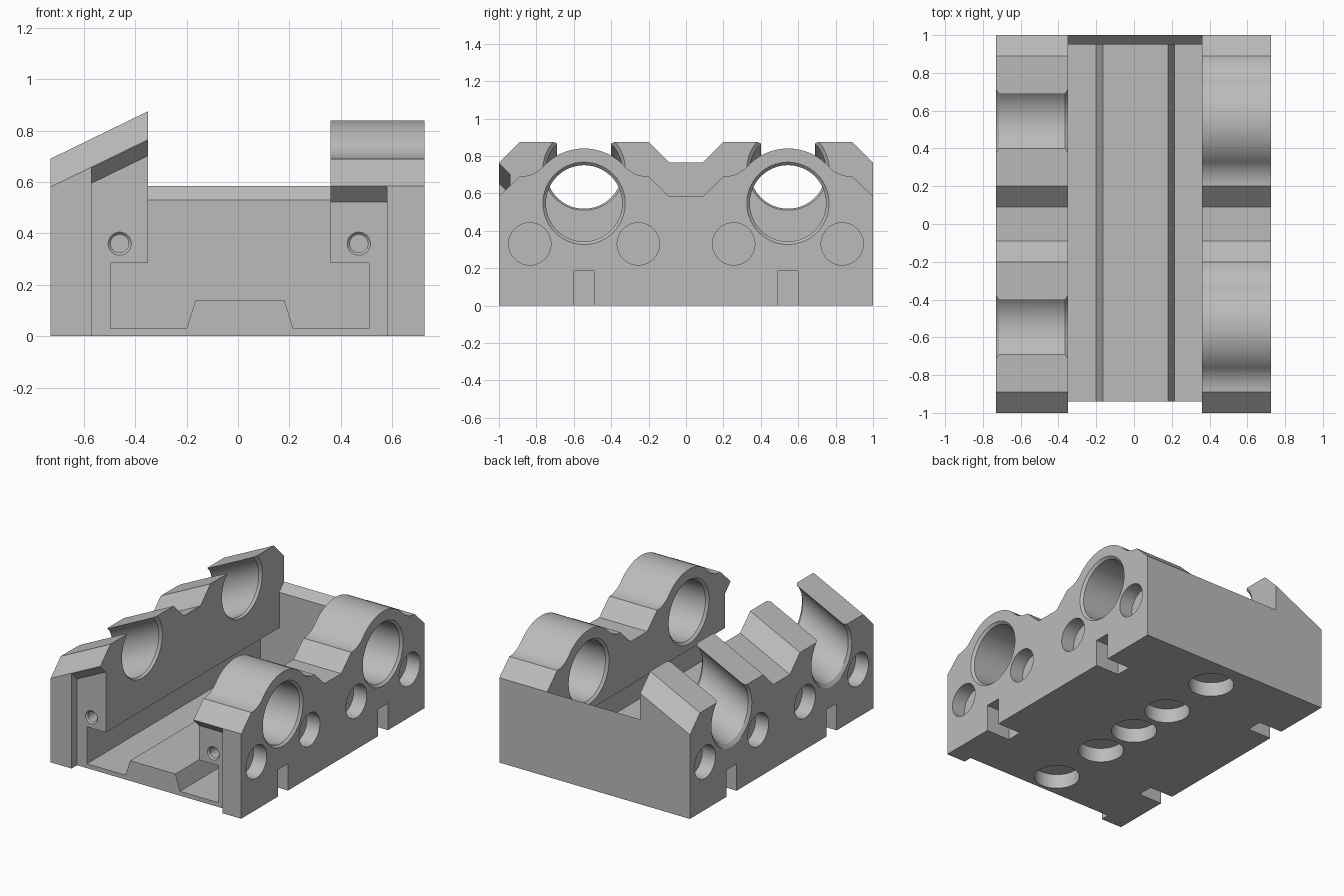
import bpy, bmesh, math

if "Cube" in bpy.data.objects:
    bpy.data.objects.remove(bpy.data.objects["Cube"])

XL, XLI, XRI, XR = -0.73, -0.35, 0.36, 0.725   # outer and inner faces of both walls
LEAN = 0.185 / 0.38                            # slope of the left wall top
BORE_Y, BORE_R = 0.545, 0.204

grey = bpy.data.materials.new("plain grey")
grey.diffuse_color = (0.5, 0.5, 0.5, 1)
grey.use_nodes = True
grey.node_tree.nodes["Principled BSDF"].inputs["Base Color"].default_value = grey.diffuse_color


def place(profile, axis, pos):
    """Put a 2D profile in space at pos along an axis."""
    if axis == 'x':
        return [(pos, a, b) for a, b in profile]
    if axis == 'y':
        return [(a, pos, b) for a, b in profile]
    return [(a, b, pos) for a, b in profile]


def lean(ring):
    return [(x, y, z + LEAN * (x - XLI) if z > 0.01 else z) for x, y, z in ring]


def loft(name, rings):
    bm = bmesh.new()
    vs = [[bm.verts.new(p) for p in r] for r in rings]
    n = len(vs[0])
    for a, b in zip(vs, vs[1:]):
        for i in range(n):
            j = (i + 1) % n
            bm.faces.new((a[i], a[j], b[j], b[i]))
    bm.faces.new(vs[0][::-1])
    bm.faces.new(vs[-1])
    bmesh.ops.recalc_face_normals(bm, faces=bm.faces)
    me = bpy.data.meshes.new(name)
    bm.to_mesh(me)
    bm.free()
    me.materials.append(grey)
    ob = bpy.data.objects.new(name, me)
    bpy.context.collection.objects.link(ob)
    return ob


def prism(name, profile, axis, a, b, leaning=False):
    rings = [place(profile, axis, p) for p in (a, b)]
    return loft(name, [lean(r) for r in rings] if leaning else rings)


def circle(cu, cv, r, n=64):
    return [(cu + r * math.cos(2 * math.pi * i / n),
             cv + r * math.sin(2 * math.pi * i / n)) for i in range(n)]


def turned(name, axis, cu, cv, steps, leaning=False):
    """Round shape from (position, radius) steps."""
    rings = [place(circle(cu, cv, r), axis, p) for p, r in steps]
    return loft(name, [lean(r) for r in rings] if leaning else rings)


def combine(target, other, operation):
    m = target.modifiers.new("cut", 'BOOLEAN')
    m.operation, m.solver, m.object = operation, 'EXACT', other
    bpy.context.view_layer.objects.active = target
    bpy.ops.object.modifier_apply(modifier=m.name)
    bpy.data.objects.remove(other, do_unlink=True)


def rect(a0, b0, a1, b1):
    return [(a0, b0), (a1, b0), (a1, b1), (a0, b1)]


# right wall: round humps blended into flats by concave fillets
HUMP, FIL = 0.295, 0.177
half = []
for i in range(13):
    t = math.radians(270 + 47 * i / 12)
    half.append((-0.345 + FIL * math.cos(t), 0.69 + FIL + FIL * math.sin(t)))
for i in range(1, 19):
    t = math.radians(137 - 47 * i / 18)
    half.append((HUMP * math.cos(t), 0.545 + HUMP * math.sin(t)))
hump = half + [(-a, b) for a, b in half[-2::-1]]
right_profile = [(-1, 0), (-1, 0.585)]
right_profile += [(a - BORE_Y, b) for a, b in hump]
right_profile += [(-0.09, 0.585), (0.09, 0.585)]
right_profile += [(a + BORE_Y, b) for a, b in hump]
right_profile += [(1, 0.585), (1, 0)]
body = prism("slide_block", right_profile, 'x', XRI, XR)

# left wall: leaning top with a middle notch
left_half = [(1, 0), (1, 0.765), (0.89, 0.875), (0.2, 0.875), (0.09, 0.765)]
left_profile = left_half + [(-a, b) for a, b in left_half[::-1]]
combine(body, prism("left_wall", left_profile, 'x', XL, XLI, True), 'UNION')

# floor with back plate
floor = [(-0.94, 0), (1, 0), (1, 0.585), (0.95, 0.53), (0.95, 0.2), (-0.94, 0.2)]
combine(body, prism("floor", floor, 'x', XLI, XRI), 'UNION')

cutters = []

# undercut channel around the raised centre rib
channel = [(-0.495, 0.03), (-0.2, 0.03), (-0.165, 0.14), (0.18, 0.14),
           (0.215, 0.03), (0.51, 0.03), (0.51, 0.285), (-0.495, 0.285)]
cutters.append(prism("channel", channel, 'y', -1.1, 0.95))

# front recess with sloping overhang
def recess(z):
    return [(-1.1, -0.1), (-0.94, -0.1), (-0.94, z), (-1.1, z + 0.16)]

cutters.append(prism("recess_right", recess(0.523), 'x', XRI - 0.01, 0.58))
cutters.append(prism("recess_left", recess(0.702), 'x', -0.57, XLI + 0.01, True))

# large bores with chamfered rims
def bore_steps(a, b):
    e, c = 0.02, 0.016
    return [(a - e, BORE_R + c + e), (a + c, BORE_R),
            (b - c, BORE_R), (b + e, BORE_R + c + e)]

for s in (-1, 1):
    cutters.append(turned("bore_right", 'x', s * BORE_Y, 0.547, bore_steps(XRI, XR)))
    cutters.append(turned("bore_left", 'x', s * BORE_Y, 0.73, bore_steps(XL, XLI), True))
    # bottom edge slots
    slot = rect(s * BORE_Y - 0.055, -0.1, s * BORE_Y + 0.055, 0.185)
    cutters.append(prism("slot_right", slot, 'x', XR - 0.18, XR + 0.1))
    cutters.append(prism("slot_left", slot, 'x', XL - 0.1, XL + 0.18))

# blind side holes
for y in (-0.835, -0.255, 0.255, 0.835):
    cutters.append(turned("hole_right", 'x', y, 0.33, [(XR - 0.1, 0.113), (XR + 0.1, 0.113)]))
    cutters.append(turned("hole_left", 'x', y, 0.33, [(XL - 0.1, 0.113), (XL + 0.1, 0.113)]))

# blind holes underneath
for y in (-0.77, -0.33, 0, 0.33, 0.77):
    cutters.append(turned("hole_bottom", 'z', 0, y, [(-0.1, 0.145), (0.1, 0.145)]))

# countersunk screw holes in the front
for x in (-0.46, 0.47):
    cutters.append(turned("screw_hole", 'y', x, 0.36,
                          [(-0.95, 0.055), (-0.93, 0.035), (-0.8, 0.035)]))

for c in cutters:
    combine(body, c, 'DIFFERENCE')

bpy.ops.object.select_all(action='DESELECT')
body.select_set(True)
bpy.context.view_layer.objects.active = body
bpy.ops.object.shade_smooth_by_angle(angle=math.radians(25))
